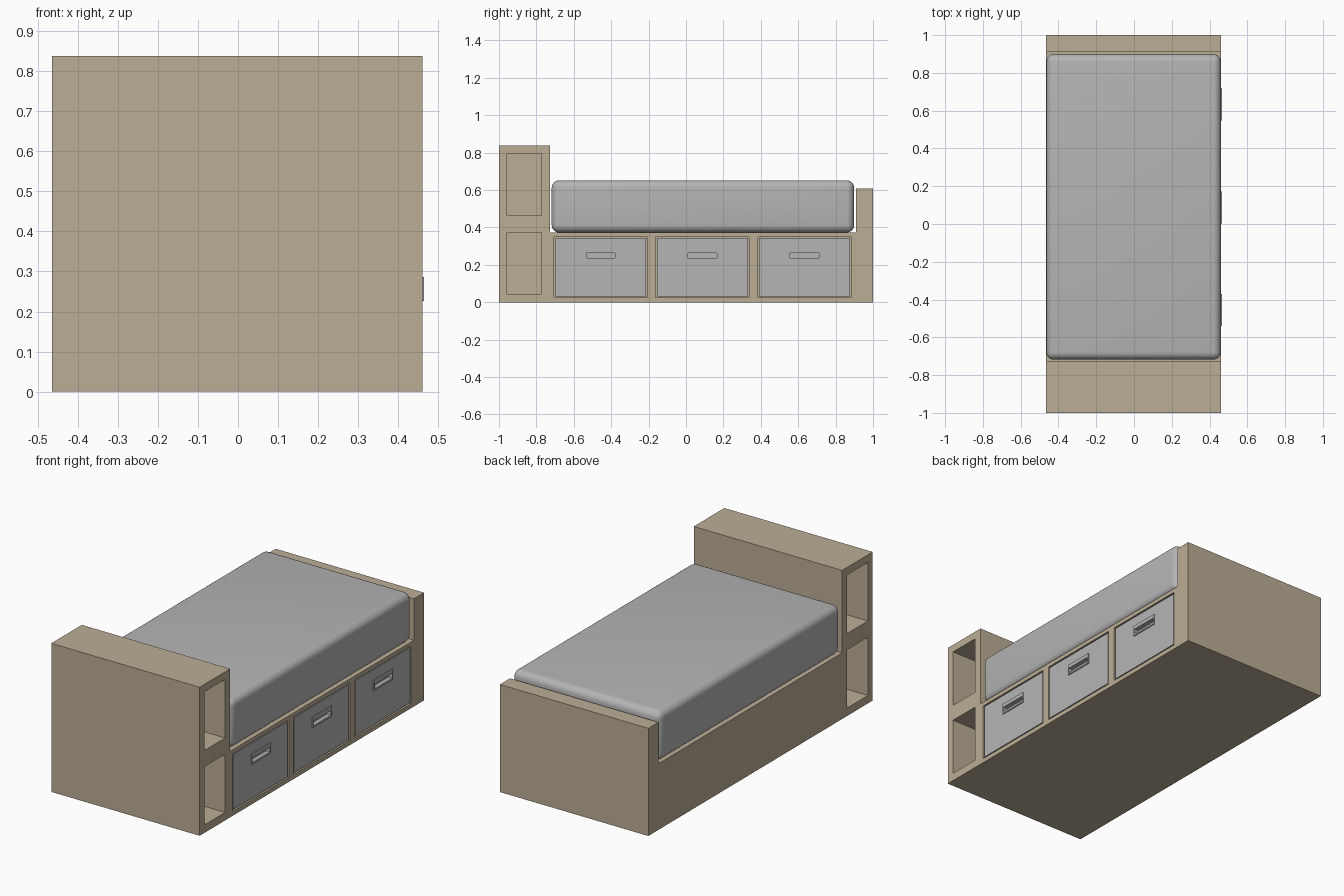
import bpy, bmesh
from mathutils import Vector

if "Cube" in bpy.data.objects:
    bpy.data.objects.remove(bpy.data.objects["Cube"])


def material(name, rgb):
    m = bpy.data.materials.new(name)
    m.diffuse_color = (*rgb, 1)
    m.use_nodes = True
    m.node_tree.nodes["Principled BSDF"].inputs["Base Color"].default_value = m.diffuse_color
    return m


WOOD = material("beige wood", (0.50, 0.42, 0.30))
GREY = material("light grey", (0.46, 0.46, 0.46))


def box(name, lo, hi, mat):
    lo, hi = Vector(lo), Vector(hi)
    bm = bmesh.new()
    bmesh.ops.create_cube(bm, size=1)
    for v in bm.verts:
        v.co = Vector([c * s for c, s in zip(v.co, hi - lo)]) + (lo + hi) / 2
    mesh = bpy.data.meshes.new(name)
    bm.to_mesh(mesh)
    bm.free()
    mesh.materials.append(mat)
    ob = bpy.data.objects.new(name, mesh)
    bpy.context.collection.objects.link(ob)
    return ob


def cut(ob, holes):
    """Subtract a list of (lo, hi) boxes from an object."""
    for lo, hi in holes:
        cutter = box("cutter", lo, hi, ob.data.materials[0])
        cutter.hide_render = True
        mod = ob.modifiers.new("cut", 'BOOLEAN')
        mod.operation, mod.solver, mod.object = 'DIFFERENCE', 'EXACT', cutter
        bpy.context.view_layer.objects.active = ob
        bpy.ops.object.modifier_apply(modifier=mod.name)
        bpy.data.objects.remove(cutter)


X0, X1 = -0.465, 0.461          # side faces of the bed
Y_HEAD, Y_FOOT = -0.728, 0.91   # ends of the base

# Bookcase headboard: two niches on each side, with a central partition
headboard = box("headboard", (X0, -1, 0), (X1, Y_HEAD, 0.838), WOOD)
niches = []
for z0, z1 in ((0.045, 0.373), (0.465, 0.795)):
    niches.append(((0.012, -0.957, z0), (X1 + 0.1, -0.773, z1)))
    niches.append(((X0 - 0.1, -0.957, z0), (-0.012, -0.773, z1)))
cut(headboard, niches)

# Footboard
box("footboard", (X0, Y_FOOT, 0), (X1, 1, 0.607), WOOD)

# Base with three drawer openings on the right side
base = box("base", (X0, Y_HEAD, 0), (X1, Y_FOOT, 0.373), WOOD)
centres = (-0.456, 0.088, 0.634)
cut(base, [((X1 - 0.03, c - 0.25, 0.025), (X1 + 0.1, c + 0.25, 0.350)) for c in centres])

# Drawers with slotted grip plates
for i, c in enumerate(centres, 1):
    slot = [((X1 - 0.02, c - 0.077, 0.237), (X1 + 0.1, c + 0.077, 0.264))]
    drawer = box(f"drawer_{i}", (X1 - 0.03, c - 0.243, 0.032),
                 (X1 - 0.002, c + 0.243, 0.343), GREY)
    cut(drawer, slot)
    grip = box(f"drawer_grip_{i}", (X1 - 0.004, c - 0.085, 0.226),
               (0.465, c + 0.085, 0.286), GREY)
    cut(grip, slot)

# Mattress with rounded edges
mattress = box("mattress", (X0 + 0.001, -0.718, 0.373), (X1 - 0.001, 0.899, 0.652), GREY)
bev = mattress.modifiers.new("round", 'BEVEL')
bev.width, bev.segments = 0.04, 6
bpy.context.view_layer.objects.active = mattress
mattress.select_set(True)
bpy.ops.object.modifier_apply(modifier=bev.name)
bpy.ops.object.shade_smooth_by_angle()
